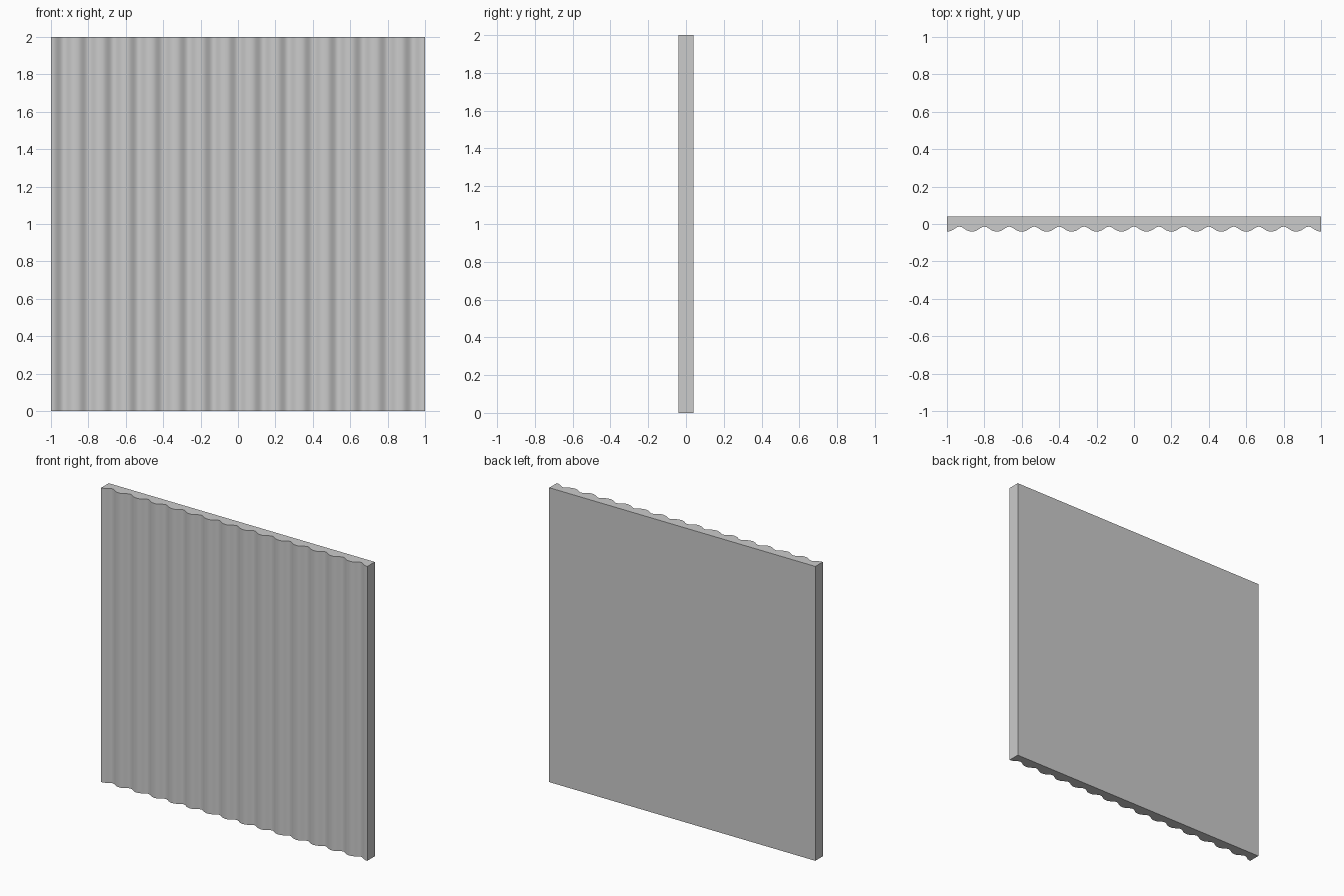
import bpy, bmesh, math

if "Cube" in bpy.data.objects:
    bpy.data.objects.remove(bpy.data.objects["Cube"])

RIBS, STEPS = 15, 16          # corrugations across the width, samples per rib
FRONT, BACK, DEPTH = -0.04, 0.04, 0.026

# Cross-section: flat back, broad rounded ribs with narrower valleys in front
def front_y(x):
    wave = (1 - math.cos(2 * math.pi * (x + 1) * RIBS / 2)) / 2   # 0 ridge, 1 valley
    return FRONT + DEPTH * wave ** 1.4

n = RIBS * STEPS
xs = [-1 + 2 * i / n for i in range(n + 1)]

bm = bmesh.new()
rows = []
for x in xs:
    y = front_y(x)
    rows.append([bm.verts.new(p) for p in
                 ((x, y, 0), (x, BACK, 0), (x, BACK, 2), (x, y, 2))])

# Walls along the width: bottom, back, top and corrugated front
for a, b in zip(rows, rows[1:]):
    for k in range(4):
        j = (k + 1) % 4
        bm.faces.new((a[k], a[j], b[j], b[k]))
# End caps
bm.faces.new(rows[0])
bm.faces.new(rows[-1])
bmesh.ops.recalc_face_normals(bm, faces=bm.faces)

mesh = bpy.data.meshes.new("corrugated_panel")
bm.to_mesh(mesh)
bm.free()
panel = bpy.data.objects.new("corrugated_panel", mesh)
bpy.context.collection.objects.link(panel)

# Smooth ribs, crisp outer edges
bpy.context.view_layer.objects.active = panel
panel.select_set(True)
bpy.ops.object.shade_smooth_by_angle(angle=math.radians(40))
